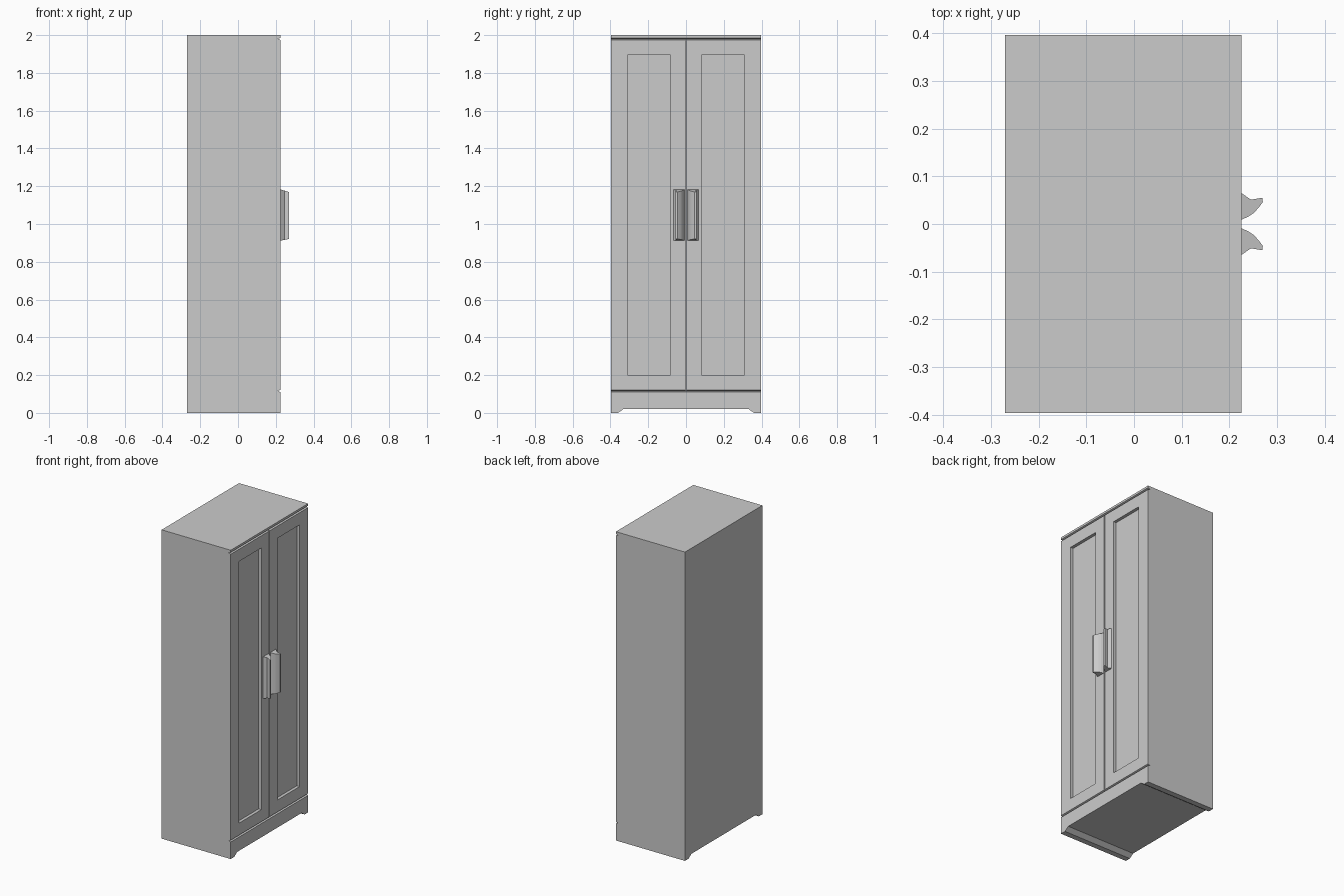
import bpy, bmesh
from mathutils import Vector

if "Cube" in bpy.data.objects:
    bpy.data.objects.remove(bpy.data.objects["Cube"])

grey = bpy.data.materials.new("light grey paint")
grey.diffuse_color = (0.6, 0.6, 0.6, 1)
grey.use_nodes = True
grey.node_tree.nodes["Principled BSDF"].inputs["Base Color"].default_value = grey.diffuse_color

BACK, FRONT, HALF_W, TOP = -0.27, 0.225, 0.396, 2.0
SEAM_LOW, SEAM_HIGH = 0.116, 1.98


def prism(name, points, direction):
    """Extrude a closed 3D outline along a direction."""
    bm = bmesh.new()
    face = bm.faces.new([bm.verts.new(p) for p in points])
    ext = bmesh.ops.extrude_face_region(bm, geom=[face], use_keep_orig=True)
    moved = [v for v in ext["geom"] if isinstance(v, bmesh.types.BMVert)]
    bmesh.ops.translate(bm, verts=moved, vec=Vector(direction))
    bmesh.ops.recalc_face_normals(bm, faces=bm.faces)
    mesh = bpy.data.meshes.new(name)
    bm.to_mesh(mesh)
    bm.free()
    mesh.materials.append(grey)
    obj = bpy.data.objects.new(name, mesh)
    bpy.context.collection.objects.link(obj)
    return obj


def cut(target, name, yz, x0, x1):
    """Cut a y/z outline out of the target between two x positions."""
    cutter = prism(name, [(x0, y, z) for y, z in yz], (x1 - x0, 0, 0))
    cutter.hide_render = True
    cutter.display_type = 'WIRE'
    mod = target.modifiers.new(name, 'BOOLEAN')
    mod.operation = 'DIFFERENCE'
    mod.solver = 'EXACT'
    mod.object = cutter


def rect(y0, y1, z0, z1):
    return [(y0, z0), (y1, z0), (y1, z1), (y0, z1)]


# Cabinet body: side profile with seams above and below the doors
profile = [(BACK, 0), (FRONT, 0)]
for z in (SEAM_LOW, SEAM_HIGH):
    profile += [(FRONT, z - 0.006), (FRONT - 0.015, z), (FRONT, z + 0.006)]
profile += [(FRONT, TOP), (BACK, TOP)]
body = prism("cabinet_body", [(x, -HALF_W, z) for x, z in profile], (0, 2 * HALF_W, 0))

# Gap between the doors
cut(body, "door_gap_cutter", rect(-0.003, 0.003, SEAM_LOW, SEAM_HIGH), FRONT - 0.015, FRONT + 0.05)

# Recessed door panels
for side, name in ((-1, "left"), (1, "right")):
    y0, y1 = sorted((side * 0.082, side * 0.31))
    cut(body, name + "_panel_cutter", rect(y0, y1, 0.2, 1.895), FRONT - 0.02, FRONT + 0.05)

# Sloped cut-out under the base, leaving a foot along each side
arch = [(-0.39, -0.02), (-0.36, 0), (-0.33, 0.021), (0.33, 0.021), (0.36, 0), (0.39, -0.02)]
cut(body, "base_cutter", arch, BACK - 0.05, FRONT + 0.05)

# Curved door handles with ends that taper outwards
grip = [(0.225, 0.009), (0.239, 0.015), (0.251, 0.023), (0.261, 0.034), (0.27, 0.046),
        (0.269, 0.055), (0.245, 0.051), (0.225, 0.065)]
for side, name in ((-1, "left_handle"), (1, "right_handle")):
    handle = prism(name, [(x, side * y, 0) for x, y in grip], (0, 0, 1))
    for v in handle.data.vertices:
        out = v.co.x - FRONT
        v.co.z = 1.183 - 0.3 * out if v.co.z > 0.5 else 0.912 + 0.2 * out
